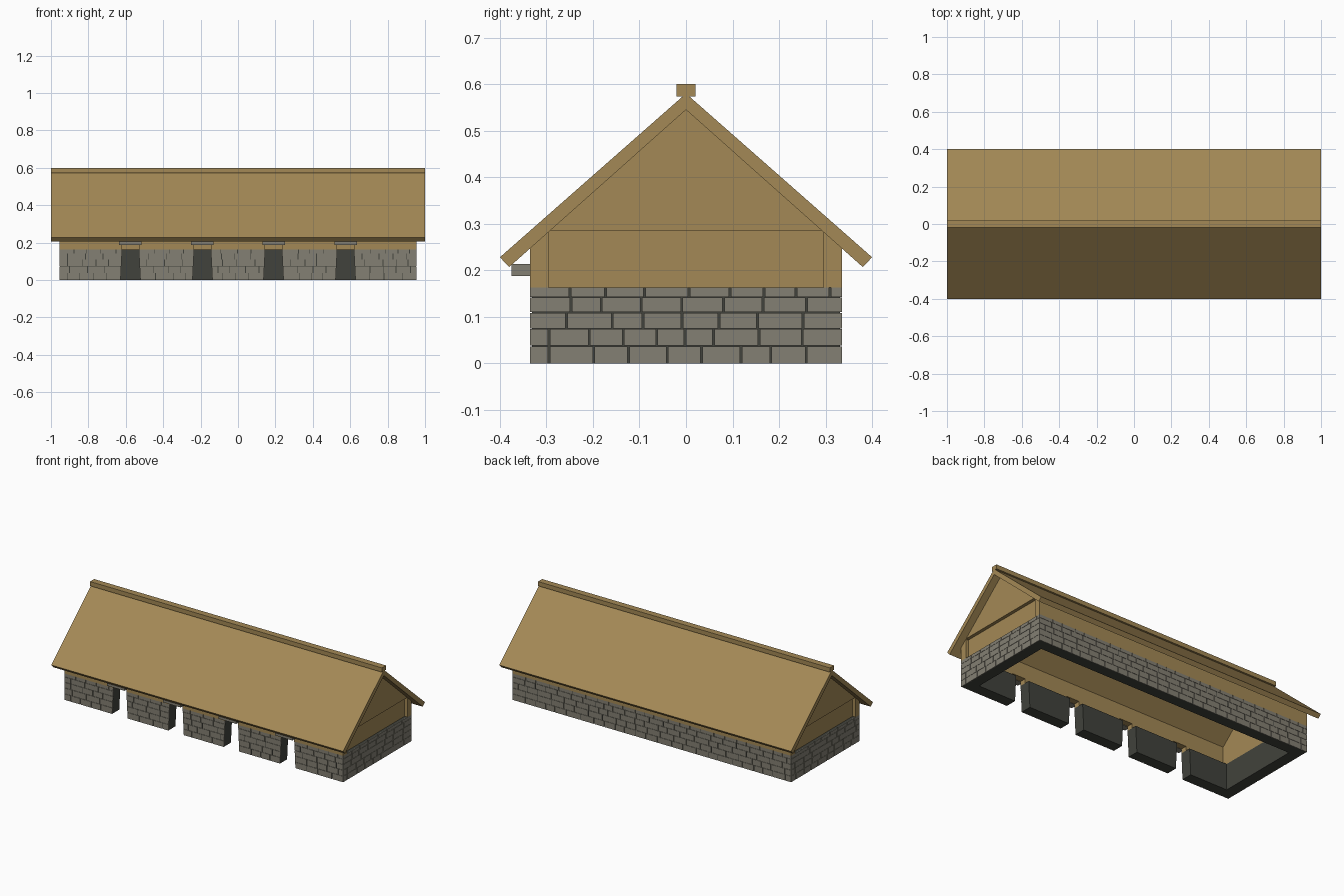
import bpy, bmesh, random
from mathutils import Vector

random.seed(4)
if "Cube" in bpy.data.objects:
    bpy.data.objects.remove(bpy.data.objects["Cube"])


def material(name, r, g, b):
    m = bpy.data.materials.new(name)
    m.use_nodes = True
    m.diffuse_color = (r, g, b, 1)
    m.node_tree.nodes["Principled BSDF"].inputs["Base Color"].default_value = (r, g, b, 1)
    return m


WOOD = material("straw wood", 0.37, 0.25, 0.092)
STONE = material("grey stone", 0.23, 0.215, 0.172)
MORTAR = material("dark mortar", 0.053, 0.055, 0.045)

HX, HY = 0.955, 0.335        # outer half length and half depth
THICK = 0.07                 # stone wall thickness
BASE = 0.163                 # top of the stonework
PROUD = 0.004                # how far the stones stand off the core
DOORS = (-0.575, -0.19, 0.19, 0.575)


def prism(bm, points, sweep):
    """Sweep a planar outline along a vector."""
    sweep = Vector(sweep)
    low = [bm.verts.new(Vector(p)) for p in points]
    high = [bm.verts.new(v.co + sweep) for v in low]
    bm.faces.new(low[::-1])
    bm.faces.new(high)
    for i in range(len(low)):
        j = (i + 1) % len(low)
        bm.faces.new((low[i], low[j], high[j], high[i]))


def box(bm, x0, x1, y0, y1, z0, z1):
    prism(bm, [(x0, y0, z0), (x1, y0, z0), (x1, y1, z0), (x0, y1, z0)], (0, 0, z1 - z0))


def finish(bm, name, mat):
    bmesh.ops.recalc_face_normals(bm, faces=bm.faces)
    mesh = bpy.data.meshes.new(name)
    bm.to_mesh(mesh)
    bm.free()
    mesh.materials.append(mat)
    obj = bpy.data.objects.new(name, mesh)
    bpy.context.collection.objects.link(obj)
    return obj


def door_half(z):
    """Half width of the tapering doorway at a height."""
    return 0.053 - 0.05 * min(z, BASE)


def bays(end):
    """Left and right edge functions of each front wall piece."""
    lefts = [lambda z: -end] + [lambda z, d=d: d + door_half(z) for d in DOORS]
    rights = [lambda z, d=d: d - door_half(z) for d in DOORS] + [lambda z: end]
    return list(zip(lefts, rights))


# Dark core of the stone walls
cx, cy = HX - PROUD, HY - PROUD
bm = bmesh.new()
box(bm, -cx, cx, HY - THICK, cy, 0, BASE)
for s in (-1, 1):
    xs = sorted((s * cx, s * (HX - THICK)))
    box(bm, *xs, THICK - HY, HY - THICK, 0, BASE)
for left, right in bays(cx):
    prism(bm, [(left(0), -cy, 0), (right(0), -cy, 0),
               (right(BASE), -cy, BASE), (left(BASE), -cy, BASE)], (0, cy - HY + THICK, 0))
finish(bm, "wall_core", MORTAR)


# Coursed stones laid over the core
COURSES = (0, 0.038, 0.075, 0.11, 0.143, BASE)


def lay_stones(bm, left, right, place, sweep):
    for z0, z1 in zip(COURSES, COURSES[1:]):
        a, b = left(z0), right(z0)
        joints = []
        u = a + random.uniform(0.03, 0.09)
        while u < b - 0.025:
            joints.append(u)
            u += random.uniform(0.06, 0.1)
        starts = [(a, left(z1))] + [(j + 0.002, j + 0.002) for j in joints]
        stops = [(j - 0.002, j - 0.002) for j in joints] + [(b, right(z1))]
        top = z1 if z1 == BASE else z1 - 0.0015
        for (a0, a1), (b0, b1) in zip(starts, stops):
            prism(bm, [place(a0, z0), place(b0, z0), place(b1, top), place(a1, top)], sweep)


bm = bmesh.new()
for left, right in bays(HX):
    lay_stones(bm, left, right, lambda u, z: (u, -cy, z), (0, -PROUD, 0))
lay_stones(bm, lambda z: -HX, lambda z: HX, lambda u, z: (u, cy, z), (0, PROUD, 0))
for s in (-1, 1):
    lay_stones(bm, lambda z: -HY, lambda z: HY,
               lambda u, z: (s * cx, u, z), (s * PROUD, 0, 0))
finish(bm, "wall_stones", STONE)


# Wooden upper walls, cut to the roof slope
APEX, SLOPE = 0.545, 0.88
BOARD, HEAD, RECESS = 0.04, 0.19, 0.02


def under_roof(y):
    return APEX - SLOPE * abs(y)


def side_board(bm, s, x0, x1, z0):
    outer, inner = s * HY, s * (HY - BOARD)
    prism(bm, [(x0, outer, z0), (x0, outer, under_roof(outer)),
               (x0, inner, under_roof(inner)), (x0, inner, z0)], (x1 - x0, 0, 0))


bm = bmesh.new()
side_board(bm, 1, -HX, HX, BASE)
side_board(bm, -1, -HX, HX, HEAD)
for left, right in bays(HX):
    box(bm, left(BASE), right(BASE), -HY, BOARD - HY, BASE, HEAD)
finish(bm, "upper_side_walls", WOOD)

# Gable ends: recessed lower panel with a triangle flush above it
yi = HY - BOARD
zi = under_roof(yi)
bm = bmesh.new()
for s in (-1, 1):
    xs = sorted((s * (HX - RECESS), s * (HX - THICK)))
    box(bm, *xs, -yi, yi, BASE, zi)
    prism(bm, [(s * HX, -yi, zi), (s * HX, yi, zi), (s * HX, 0, APEX)], (-s * THICK, 0, 0))
finish(bm, "gable_ends", WOOD)

# Roof slabs
bm = bmesh.new()
for s in (-1, 1):
    prism(bm, [(-1, 0, 0.58), (-1, s * 0.4, 0.228),
               (-1, s * 0.38, 0.207), (-1, 0, APEX)], (2, 0, 0))
finish(bm, "roof", WOOD)

# Ridge beam
bm = bmesh.new()
box(bm, -1, 1, -0.02, 0.02, 0.573, 0.6)
finish(bm, "ridge_beam", WOOD)

# Stone lintels over the doorways
bm = bmesh.new()
for d in DOORS:
    box(bm, d - 0.06, d + 0.06, -0.375, -HY + 0.001, HEAD - 0.002, 0.213)
finish(bm, "door_lintels", STONE)
